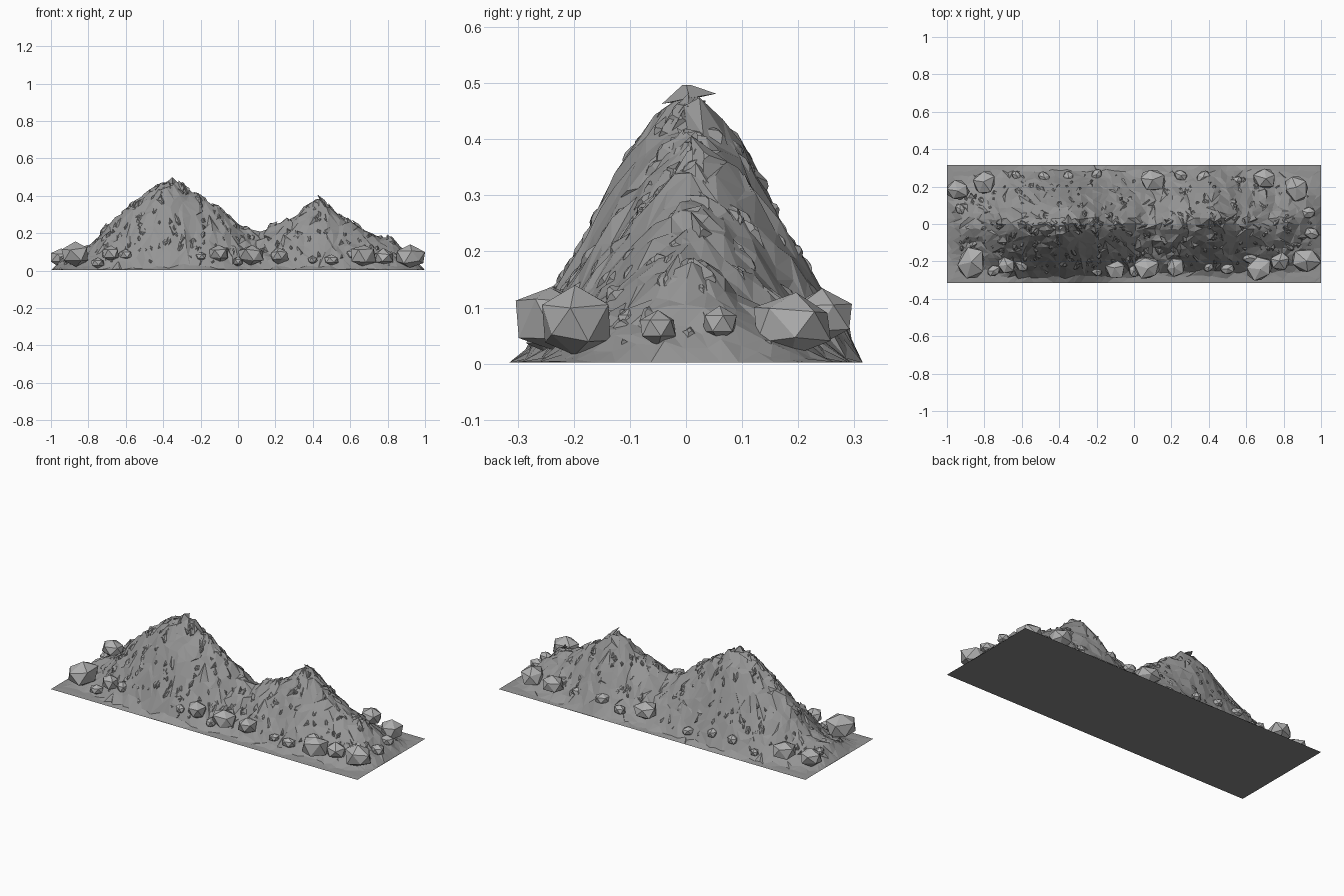
import bpy, bmesh, math, random
from mathutils import Vector, Matrix, noise

if "Cube" in bpy.data.objects:
    bpy.data.objects.remove(bpy.data.objects["Cube"])

random.seed(7)
L, W = 1.0, 0.315
RIDGE = [(-1, 0.0), (-.94, .06), (-.86, .11), (-.76, .16), (-.7, .25), (-.6, .33), (-.5, .41),
         (-.42, .47), (-.36, .5), (-.3, .47), (-.2, .4), (-.1, .335), (0, .255), (.1, .195),
         (.2, .265), (.3, .295), (.38, .355), (.43, .39), (.5, .335), (.6, .26), (.7, .21),
         (.8, .175), (.88, .12), (.95, .05), (1, 0.0)]
SLOPE = [(0, 1), (.05, .92), (.1, .77), (.15, .595), (.2, .385), (.25, .18), (.285, .03), (.32, 0)]


def grey(name, v):
    mat = bpy.data.materials.new(name)
    mat.diffuse_color = (v, v, v, 1)
    mat.use_nodes = True
    mat.node_tree.nodes["Principled BSDF"].inputs["Base Color"].default_value = mat.diffuse_color
    return mat


ROCK, STONE, GROUND = grey("rock_grey", .3), grey("stone_grey", .43), grey("ground_grey", .25)


def interp(table, v):
    for (a, p), (b, q) in zip(table, table[1:]):
        if v <= b:
            return p + (q - p) * max(0, (v - a) / (b - a))
    return table[-1][1]


def height(x, y):
    ridge = interp(RIDGE, x)
    spine = 0.03 * max(0, 1 - abs(x - .43) / .35)
    width = 0.78 + 0.22 * min(1, ridge / .36)
    h = ridge * interp(SLOPE, abs(y - spine) / width)
    # vertical gullies plus fine crags, fading at the foot
    n = noise.noise(Vector((x * 9, y * 5, 1))) * .022 + noise.noise(Vector((x * 26, y * 14, 4))) * .02
    return max(0.004, h + n * min(1, h / .1))


def finish(bm, name, mat):
    me = bpy.data.meshes.new(name)
    bm.to_mesh(me)
    bm.free()
    me.materials.append(mat)
    ob = bpy.data.objects.new(name, me)
    bpy.context.collection.objects.link(ob)
    return ob


# mountain ridge: jittered triangulated height grid
bm = bmesh.new()
NX, NY = 56, 20
grid = []
for i in range(NX + 1):
    col = []
    for j in range(NY + 1):
        x, y = -L + 2 * L * i / NX, -W + 2 * W * j / NY
        inner = 0 < i < NX and 0 < j < NY
        if inner:
            x += random.uniform(-.014, .014)
            y += random.uniform(-.011, .011)
        z = height(x, y) if inner else 0.002
        if z > .03:
            z += random.uniform(-.008, .008)
        col.append(bm.verts.new((x, y, z)))
    grid.append(col)
for i in range(NX):
    for j in range(NY):
        a, b, c, d = grid[i][j], grid[i + 1][j], grid[i + 1][j + 1], grid[i][j + 1]
        tris = ((a, b, c), (a, c, d)) if random.random() < .5 else ((a, b, d), (b, c, d))
        for t in tris:
            bm.faces.new(t)
finish(bm, "mountain_ridge", ROCK)

# flat base sheet
bm = bmesh.new()
bm.faces.new([bm.verts.new((x, y, 0)) for x, y in ((-L, -W), (-L, W), (L, W), (L, -W))])
finish(bm, "base", GROUND)

# rock shards: long flakes half sunk into the slopes, one end poking out
bm = bmesh.new()
count = 0
while count < 380:
    x, y = random.uniform(-.95, .95), random.uniform(-.275, .275)
    z = height(x, y)
    if z < .035:
        continue
    e = .025
    normal = Vector(((height(x - e, y) - height(x + e, y)) / (2 * e),
                     (height(x, y - e) - height(x, y + e)) / (2 * e), 1)).normalized()
    down = Vector((normal.x, normal.y, -.8)) + Vector((random.uniform(-.6, .6), 0, 0))
    u = (down - normal * down.dot(normal)).normalized()
    rot = Matrix((u, normal.cross(u), normal)).transposed().to_4x4()
    s = min(random.uniform(.035, .065), z * .8)
    size = Matrix.Diagonal((s, s * random.uniform(.4, .7), random.uniform(.011, .019), 1))
    tilt = Matrix.Rotation(random.uniform(-.1, .3), 4, 'Y') @ Matrix.Rotation(
        random.uniform(-.3, .3), 4, 'X')
    bmesh.ops.create_cone(bm, cap_ends=True, segments=random.choice((3, 4, 5)), radius1=1,
                          radius2=.15, depth=1.4,
                          matrix=Matrix.Translation(Vector((x, y, z)) - normal * .006)
                          @ rot @ tilt @ size)
    count += 1
for v in bm.verts:
    v.co.x = max(-L, min(L, v.co.x))
    v.co.y = max(-W, min(W, v.co.y))
    v.co.z = max(.001, min(.497, v.co.z))
finish(bm, "rock_shards", ROCK)

# boulders around the foot: x, y, z, radius
BOULDERS = [(-.87, -.205, .085, .085), (.07, -.235, .085, .07), (.67, -.235, .08, .075),
            (.92, -.195, .075, .078), (.22, -.23, .08, .056), (.78, -.2, .07, .055),
            (-.1, -.24, .09, .055), (-.68, -.22, .09, .05), (-.945, .18, .07, .062),
            (-.8, .22, .085, .065), (.1, .235, .085, .065), (.7, .245, .085, .06),
            (.87, .19, .07, .07)]
for k, (x, y, z, r) in enumerate(BOULDERS):
    bm = bmesh.new()
    m = (Matrix.Translation((x, y, z)) @ Matrix.Rotation(random.uniform(0, 6.28), 4, 'Z')
         @ Matrix.Diagonal((1.1, .95, .84, 1)))
    bmesh.ops.create_icosphere(bm, subdivisions=1, radius=r, matrix=m)
    for v in bm.verts:
        v.co += Vector([random.uniform(-.1, .1) * r for _ in range(3)])
        v.co.x = max(-L, min(L, v.co.x))
        v.co.y = max(-.312, min(.312, v.co.y))
    finish(bm, f"boulder_{k + 1}", STONE)

# small stones scattered along both long sides
STONES = [(-.75, -.25), (-.6, -.22), (-.2, -.25), (.0, -.25), (.4, -.23), (.5, -.24),
          (.62, -.18), (.95, -.05), (.93, .06), (.85, -.1), (.37, .25), (.25, .26), (-.2, .265),
          (-.35, .25), (-.63, .26), (-.48, .25), (.55, .23), (-.93, .08)]
bm = bmesh.new()
for x, y in STONES:
    r = random.uniform(.024, .04)
    m = (Matrix.Translation((x, y, height(x, y) * .5 + r * 1.1))
         @ Matrix.Rotation(random.uniform(0, 6.28), 4, 'Z') @ Matrix.Diagonal((1.2, .9, .85, 1)))
    bmesh.ops.create_icosphere(bm, subdivisions=1, radius=r, matrix=m)
finish(bm, "small_stones", STONE)
